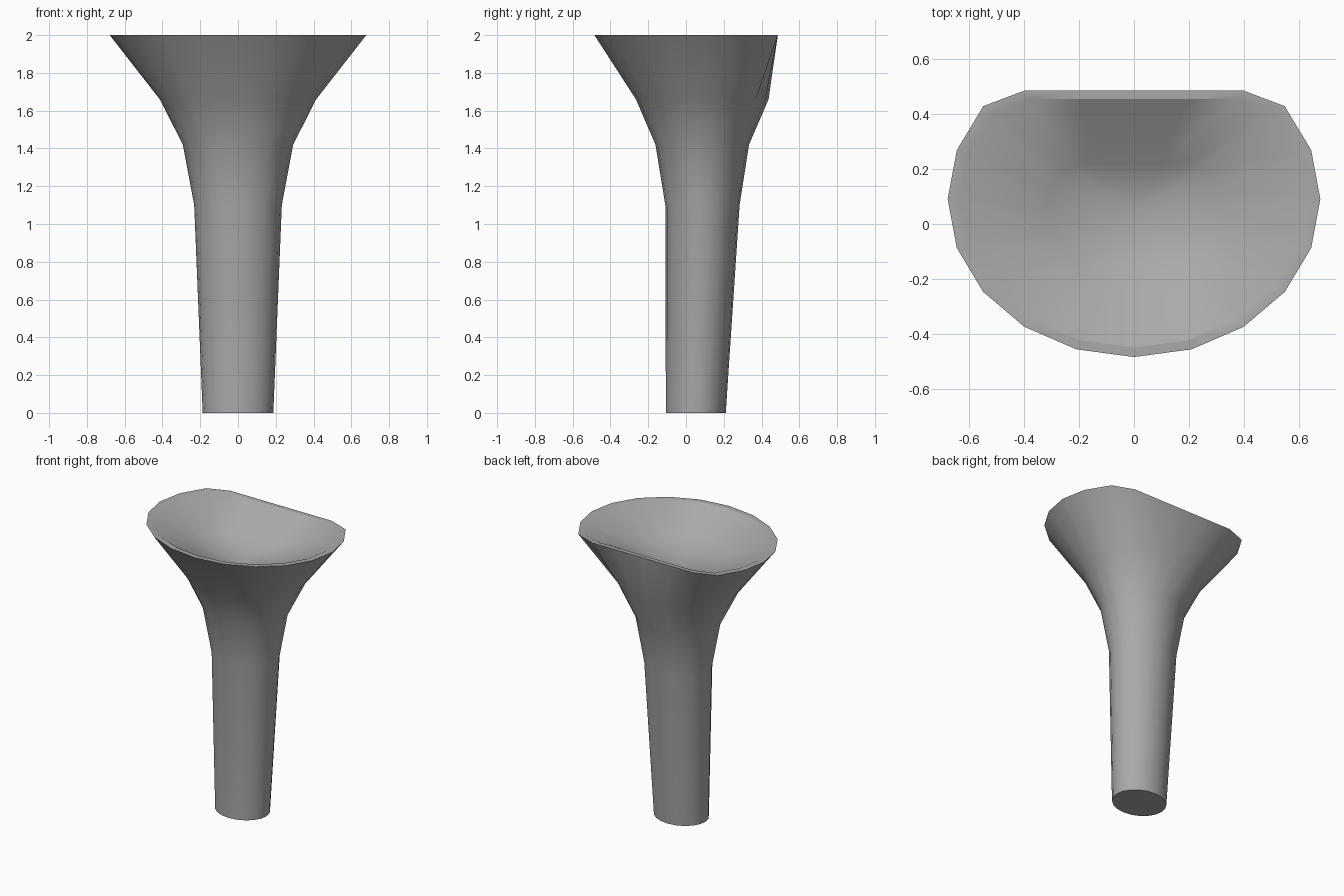
import bpy
import bmesh
import math

cube = bpy.data.objects.get("Cube")
if cube:
    bpy.data.objects.remove(cube, do_unlink=True)

SIDES = 20
RATIO = 0.848  # depth of every ring compared with its width

grey = bpy.data.materials.new("plain grey")
grey.use_nodes = True
colour = (0.4, 0.4, 0.4, 1)
grey.diffuse_color = colour
grey.node_tree.nodes["Principled BSDF"].inputs["Base Color"].default_value = colour

bm = bmesh.new()


def ring(z, rx, cy, back):
    """Elliptical ring whose back is cut off flat at y = back."""
    verts = []
    for k in range(SIDES):
        a = math.tau * k / SIDES
        y = min(cy - rx * RATIO * math.cos(a), back)
        verts.append(bm.verts.new((rx * math.sin(a), y, z)))
    return verts


# Outer stem and flare, rim, then inside of the dish: z, half width, centre y, back
profile = [
    (0, 0.187, 0.052, 1),
    (1.1, 0.232, 0.087, 1),
    (1.42, 0.292, 0.086, 1),
    (1.66, 0.414, 0.086, 1),
    (2, 0.679, 0.091, 0.486),
    (2, 0.637, 0.09, 0.456),
    (1.85, 0.309, 0.05, 0.22),
]
rings = [ring(*p) for p in profile]
bm.faces.new(rings[0][::-1])
for low, high in zip(rings, rings[1:]):
    for k in range(SIDES):
        n = (k + 1) % SIDES
        bm.faces.new((low[k], low[n], high[n], high[k]))

# Shallow conical floor of the dish
tip = bm.verts.new((0, 0.04, 1.76))
for k in range(SIDES):
    bm.faces.new((rings[-1][k], rings[-1][(k + 1) % SIDES], tip))

bmesh.ops.recalc_face_normals(bm, faces=bm.faces[:])
mesh = bpy.data.meshes.new("flared_funnel")
bm.to_mesh(mesh)
bm.free()
mesh.materials.append(grey)
funnel = bpy.data.objects.new("flared_funnel", mesh)
bpy.context.collection.objects.link(funnel)

# Smooth walls with crisp rim and base
bpy.ops.object.select_all(action="DESELECT")
funnel.select_set(True)
bpy.context.view_layer.objects.active = funnel
bpy.ops.object.shade_smooth_by_angle(angle=math.radians(30))
